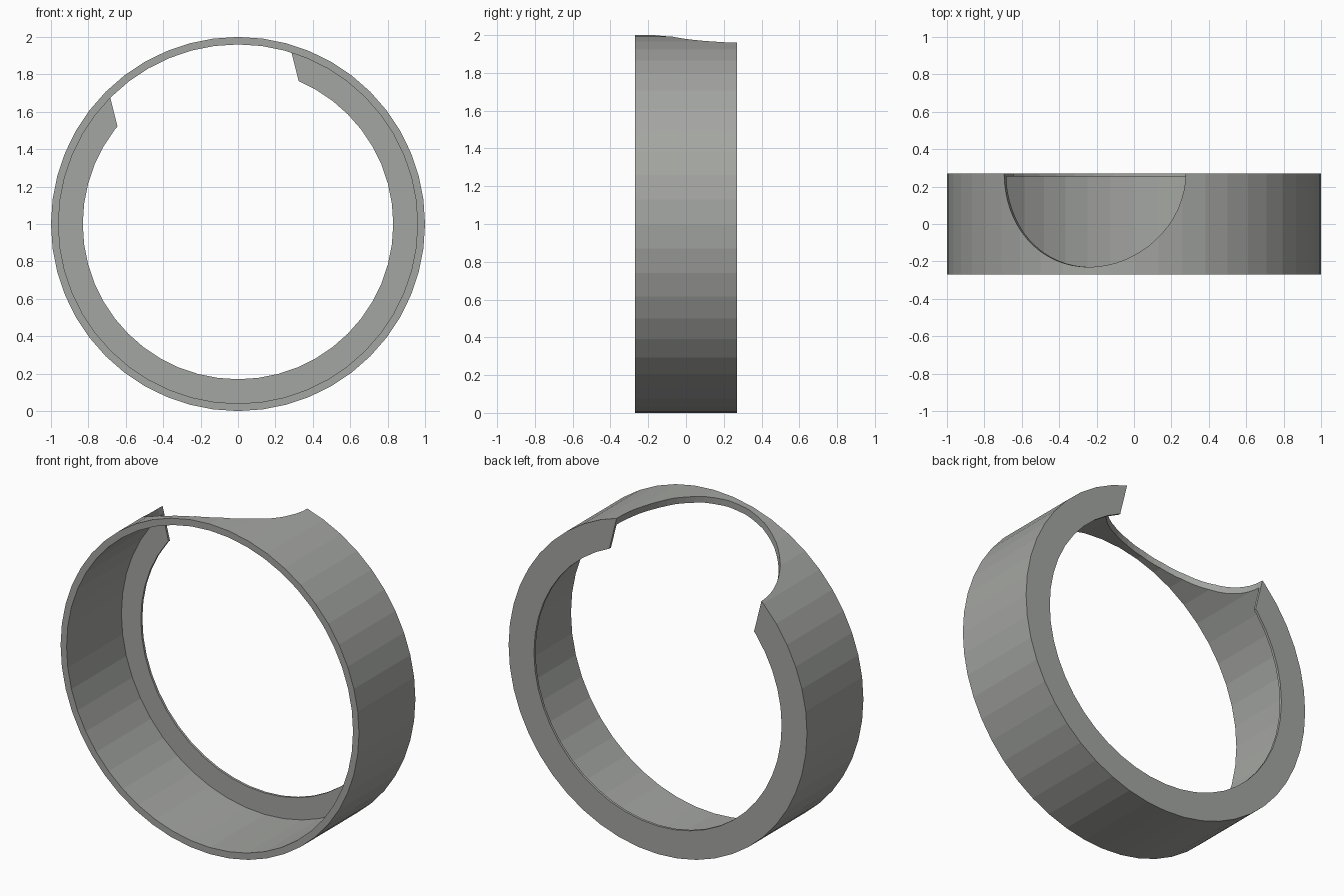
import bpy, bmesh, math
from mathutils import Matrix

if "Cube" in bpy.data.objects:
    bpy.data.objects.remove(bpy.data.objects["Cube"])

SEG = 48
HALF = 0.27          # half the band width along y
TILT = math.radians(-14)

grey = bpy.data.materials.new("warm_grey")
grey.diffuse_color = (0.37, 0.38, 0.36, 1)
grey.use_nodes = True
grey.node_tree.nodes["Principled BSDF"].inputs["Base Color"].default_value = grey.diffuse_color


def add_object(name, bm):
    bmesh.ops.recalc_face_normals(bm, faces=bm.faces[:])
    mesh = bpy.data.meshes.new(name)
    bm.to_mesh(mesh)
    bm.free()
    mesh.materials.append(grey)
    obj = bpy.data.objects.new(name, mesh)
    bpy.context.collection.objects.link(obj)
    return obj


# Ring: thin outer band with a thin inward lip at the back, turned about y
profile = [(1, -HALF), (1, HALF), (0.83, HALF),
           (0.83, HALF - 0.015), (0.96, HALF - 0.015), (0.96, -HALF)]
bm = bmesh.new()
loops = []
for i in range(SEG):
    a = 2 * math.pi * i / SEG
    loops.append([bm.verts.new((r * math.cos(a), y, 1 + r * math.sin(a)))
                  for r, y in profile])
n = len(profile)
for i in range(SEG):
    p, q = loops[i], loops[(i + 1) % SEG]
    for j in range(n):
        k = (j + 1) % n
        bm.faces.new((p[j], p[k], q[k], q[j]))
ring = add_object("ring_band", bm)

# Round notch: tilted cylinder centred on the back edge, cutting the top only
bm = bmesh.new()
place = (Matrix.Translation((0, HALF, 1)) @ Matrix.Rotation(TILT, 4, 'Y')
         @ Matrix.Translation((0, 0, 0.8)))
bmesh.ops.create_cone(bm, cap_ends=True, segments=64, radius1=0.5,
                      radius2=0.5, depth=1.2, matrix=place)
cutter = add_object("notch_cutter", bm)
cutter.hide_render = True

mod = ring.modifiers.new("notch", 'BOOLEAN')
mod.operation = 'DIFFERENCE'
mod.solver = 'EXACT'
mod.object = cutter
bpy.context.view_layer.objects.active = ring
ring.select_set(True)
bpy.ops.object.modifier_apply(modifier=mod.name)
bpy.data.objects.remove(cutter)
